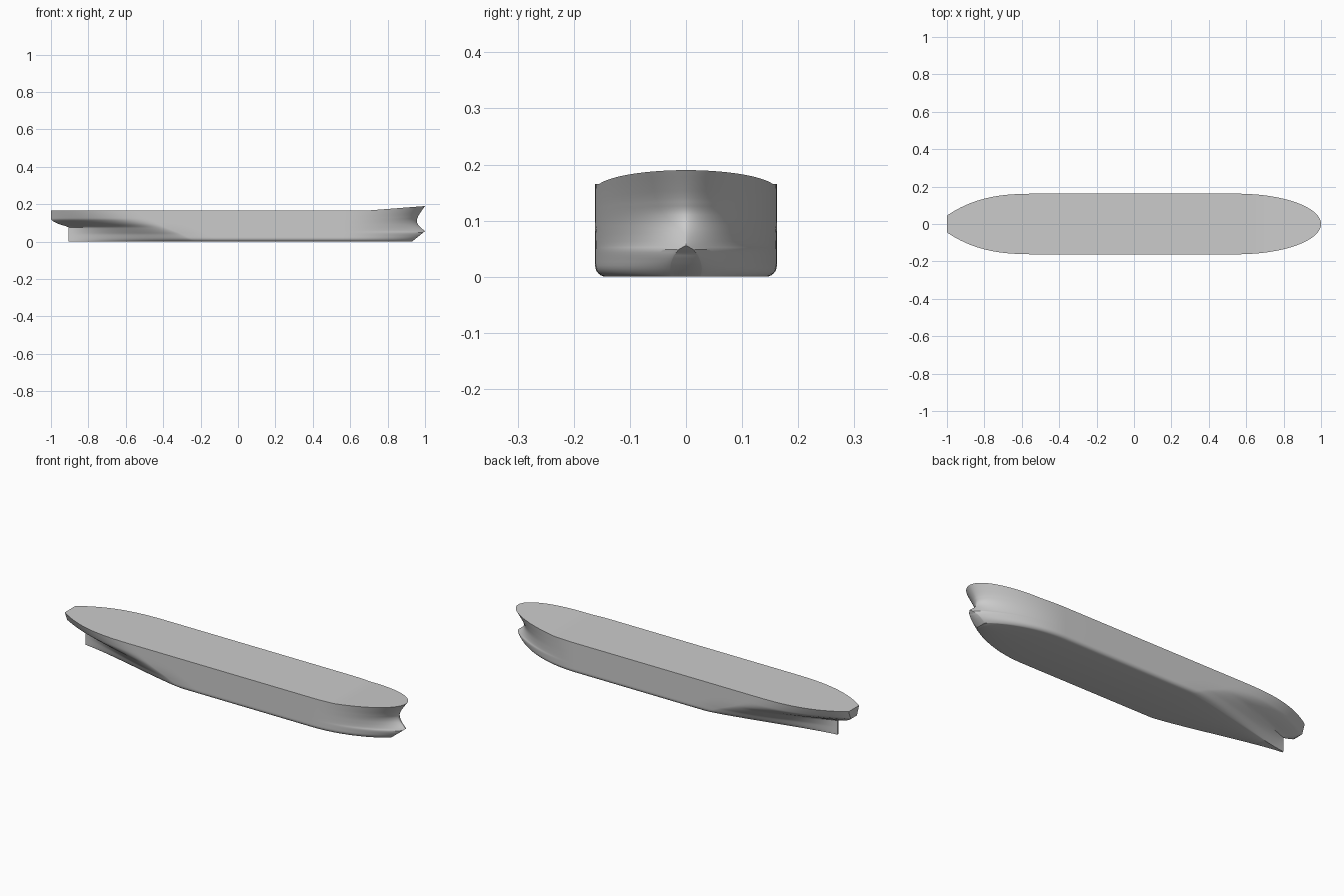
import bpy, bmesh, math

if "Cube" in bpy.data.objects:
    bpy.data.objects.remove(bpy.data.objects["Cube"])

BEAM, DEPTH, BILGE = 0.162, 0.165, 0.02
N_AFT, N_BOW, N_MID = 28, 30, 6


def table(points, z):
    # piecewise linear lookup
    if z <= points[0][0]:
        return points[0][1]
    for (a, va), (b, vb) in zip(points, points[1:]):
        if z <= b:
            return va + (vb - va) * (z - a) / (b - a)
    return points[-1][1]


# side profile of stern and stem (height, x)
STERN_X = [(0, -0.905), (0.076, -0.905), (0.082, -0.92), (0.096, -0.965), (0.105, -0.983), (0.118, -1), (DEPTH, -1)]
STEM_X = [(0, 0.93), (0.055, 1.0), (0.07, 0.98), (0.085, 0.964), (0.1, 0.956), (0.112, 0.956),
          (0.13, 0.966), (0.148, 0.982), (DEPTH, 1.0)]
# half widths of the skeg/transom and of the flat bulb face
STERN_Y = [(0, 0.004), (0.078, 0.004), (0.096, 0.012), (0.118, 0.026), (DEPTH, 0.045)]
STEM_Y = [(0, 0.025), (0.012, 0.028), (0.025, 0.0265), (0.038, 0.021), (0.048, 0.013), (0.055, 0), (DEPTH, 0)]
# where the parallel body ends aft, and fullness of each waterline
AFT_START = [(0, -0.22), (0.04, -0.3), (0.08, -0.4), (0.12, -0.47), (DEPTH, -0.5)]
AFT_POW = [(0, 1.25), (0.04, 1.35), (0.08, 1.6), (0.12, 2.3), (DEPTH, 2.9)]
AFT_EXP = [(0, 1.25), (0.08, 1.15), (0.12, 1.0), (DEPTH, 1.0)]
BOW_EXP = [(0, 0.85), (0.03, 0.9), (0.055, 0.88), (0.085, 0.7), (0.11, 0.6), (DEPTH, 0.5)]


def waterline(z):
    # one side of the hull at a given height, stern to stem
    r = BILGE
    wide = BEAM
    if z < r:
        wide = BEAM - r + math.sqrt(max(0, r * r - (r - z) ** 2))
    xa, xf = table(STERN_X, z), table(STEM_X, z)
    ya, yf = table(STERN_Y, z), table(STEM_Y, z)
    sa, sf = table(AFT_START, z), 0.55
    p, ea, ef = table(AFT_POW, z), table(AFT_EXP, z), table(BOW_EXP, z)
    pts = []
    for i in range(N_AFT + 1):
        u = 1 - i / N_AFT
        pts.append((sa + (xa - sa) * u, ya + (wide - ya) * (1 - u ** p) ** ea))
    for i in range(1, N_MID):
        pts.append((sa + (sf - sa) * i / N_MID, wide))
    for i in range(N_BOW + 1):
        u = math.sin(math.pi / 2 * i / N_BOW)
        pts.append((sf + (xf - sf) * u, yf + (wide - yf) * max(0, 1 - u * u) ** ef))
    # sheer: deck rises towards the bow
    return [(x, y, z + 0.025 * max(0, (x - 0.68) / 0.32) * (z / DEPTH) ** 3) for x, y in pts]


def build_hull():
    heights = [BILGE * (1 - math.cos(math.pi / 2 * i / 6)) for i in range(7)]
    heights += [0.0265, 0.032, 0.038, 0.043, 0.048, 0.052, 0.055, 0.062, 0.07, 0.076, 0.082, 0.089,
                0.096, 0.105, 0.112, 0.118, 0.124, 0.13, 0.139, 0.148, 0.157, DEPTH]
    bm = bmesh.new()
    port, star = [], []
    for z in heights:
        line = waterline(z)
        port.append([bm.verts.new(c) for c in line])
        star.append([bm.verts.new((x, -y, h)) for x, y, h in line])
    cols = len(port[0])
    for k in range(len(heights) - 1):
        # side shell
        for i in range(cols - 1):
            bm.faces.new((port[k][i], port[k + 1][i], port[k + 1][i + 1], port[k][i + 1]))
            bm.faces.new((star[k][i], star[k][i + 1], star[k + 1][i + 1], star[k + 1][i]))
        # transom / skeg end and bulb face
        for i in (0, cols - 1):
            bm.faces.new((port[k][i], star[k][i], star[k + 1][i], port[k + 1][i]))
    # flat bottom and deck
    for k in (0, len(heights) - 1):
        for i in range(cols - 1):
            bm.faces.new((port[k][i], port[k][i + 1], star[k][i + 1], star[k][i]))
    bmesh.ops.remove_doubles(bm, verts=bm.verts, dist=1e-5)
    bmesh.ops.recalc_face_normals(bm, faces=bm.faces)
    mesh = bpy.data.meshes.new("ship_hull")
    bm.to_mesh(mesh)
    bm.free()
    obj = bpy.data.objects.new("ship_hull", mesh)
    bpy.context.collection.objects.link(obj)
    return obj


hull = build_hull()
bpy.context.view_layer.objects.active = hull
hull.select_set(True)
bpy.ops.object.shade_smooth_by_angle(angle=math.radians(35))
